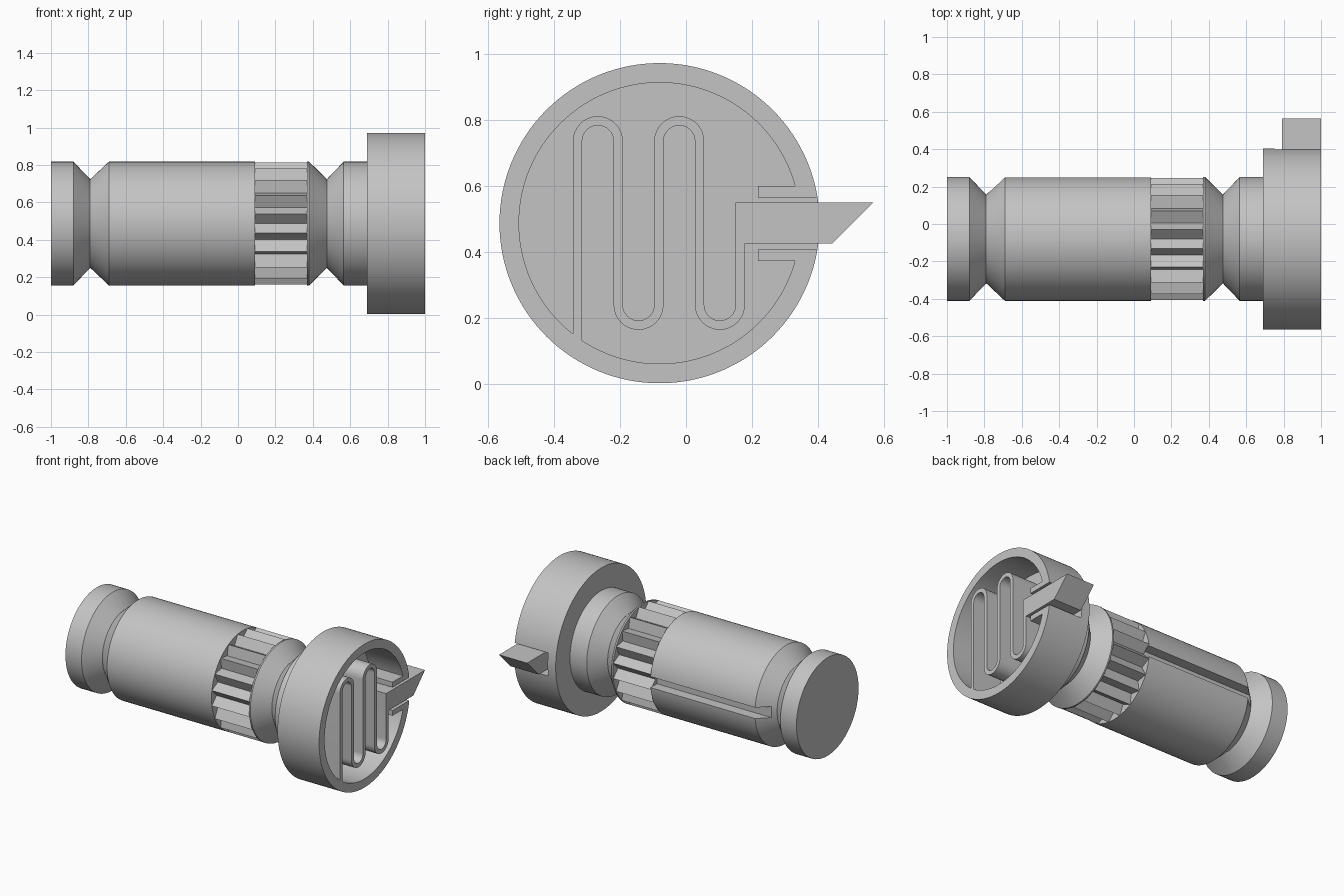
import bpy, bmesh
from math import sin, cos, pi, radians
from mathutils import Vector

if "Cube" in bpy.data.objects:
    bpy.data.objects.remove(bpy.data.objects["Cube"], do_unlink=True)

CY, CZ = -0.08, 0.487      # common axis of the barrel, parallel to x
R, NECK = 0.331, 0.237     # barrel and neck radii

grey = bpy.data.materials.new("plain grey")
grey.use_nodes = True
grey.diffuse_color = (0.55, 0.55, 0.55, 1)
grey.node_tree.nodes["Principled BSDF"].inputs["Base Color"].default_value = grey.diffuse_color


def finish(name, bm):
    bmesh.ops.recalc_face_normals(bm, faces=bm.faces)
    mesh = bpy.data.meshes.new(name)
    bm.to_mesh(mesh)
    bm.free()
    mesh.materials.append(grey)
    obj = bpy.data.objects.new(name, mesh)
    bpy.context.collection.objects.link(obj)
    return obj


def smooth(obj):
    bpy.ops.object.select_all(action='DESELECT')
    obj.select_set(True)
    bpy.context.view_layer.objects.active = obj
    bpy.ops.object.shade_smooth_by_angle(angle=radians(25))


def lathe(name, profile, steps=96):
    """Turn (x, radius) stations around the barrel axis and cap both ends."""
    bm = bmesh.new()
    rings = [[bm.verts.new((x, CY + r * cos(2 * pi * i / steps), CZ + r * sin(2 * pi * i / steps)))
              for i in range(steps)] for x, r in profile]
    for a, b in zip(rings, rings[1:]):
        for i in range(steps):
            j = (i + 1) % steps
            bm.faces.new((a[i], a[j], b[j], b[i]))
    bm.faces.new(rings[0])
    bm.faces.new(rings[-1])
    return finish(name, bm)


def prism(name, outline, x0, x1):
    """Extrude a (y, z) outline along x."""
    bm = bmesh.new()
    face = bm.faces.new([bm.verts.new((x0, y, z)) for y, z in outline])
    out = bmesh.ops.extrude_face_region(bm, geom=[face])
    moved = [g for g in out["geom"] if isinstance(g, bmesh.types.BMVert)]
    bmesh.ops.translate(bm, verts=moved, vec=(x1 - x0, 0, 0))
    return finish(name, bm)


def box(name, y0, y1, z0, z1, x0, x1):
    return prism(name, [(y0, z0), (y1, z0), (y1, z1), (y0, z1)], x0, x1)


def cut(obj, cutter):
    mod = obj.modifiers.new("cut", 'BOOLEAN')
    mod.operation, mod.solver, mod.object = 'DIFFERENCE', 'EXACT', cutter
    bpy.context.view_layer.update()
    graph = bpy.context.evaluated_depsgraph_get()
    mesh = bpy.data.meshes.new_from_object(obj.evaluated_get(graph))
    obj.modifiers.clear()
    obj.data = mesh
    bpy.data.objects.remove(cutter, do_unlink=True)


# Barrel with end flange, V neck and a lengthwise keyway on the back
barrel = lathe("barrel", [(-1, R), (-0.88, R), (-0.79, NECK), (-0.69, R), (0.09, R)])
cut(barrel, box("keyway_cutter", 0.18, 0.4, CZ - 0.037, CZ + 0.037, -0.8, 0.2))
smooth(barrel)

# Ring of V-shaped grip teeth
teeth = 20
prism("grip_teeth", [(CY + r * cos(a), CZ + r * sin(a))
                     for k in range(teeth)
                     for r, a in ((0.277, 2 * pi * k / teeth), (R, 2 * pi * (k + 0.5) / teeth))],
      0.09, 0.37)

# Collar with the second V neck
smooth(lathe("collar", [(0.37, R), (0.38, R), (0.475, NECK), (0.565, R), (0.7, R)]))

# Head cup: hollow disc with a slot for the latch
FLOOR, HEAD, BORE = 0.75, 0.484, 0.425
head = lathe("head_cup", [(0.69, HEAD), (1, HEAD)], 128)
cut(head, lathe("bore_cutter", [(FLOOR, BORE), (1.1, BORE)], 128))
cut(head, box("slot_cutter", 0.25, 0.5, 0.408, 0.565, FLOOR, 1.1))
smooth(head)

# Latch guides either side of the slot
for name, z0, z1 in (("upper_guide", 0.565, 0.6), ("lower_guide", 0.373, 0.408)):
    box(name, 0.218, 0.345, z0, z1, FLOOR - 0.01, 1)

# Serpentine spring: straight legs joined by alternating half turns
legs, pitch, y_start, half = 5, 0.123, -0.328, 0.014
z_low, z_high = 0.24, 0.735
path = [Vector((y_start, 0.11))]
for i in range(legs - 1):
    up = i % 2 == 0
    mid_y, mid_z = y_start + (i + 0.5) * pitch, z_high if up else z_low
    for s in range(17):
        t = pi * (1 - s / 16)
        path.append(Vector((mid_y + pitch / 2 * cos(t), mid_z + pitch / 2 * sin(t) * (1 if up else -1))))
path.append(Vector((y_start + (legs - 1) * pitch, 0.5)))
left_side, right_side = [], []
for i, p in enumerate(path):
    d = (path[min(i + 1, len(path) - 1)] - path[max(i - 1, 0)]).normalized()
    if i in (0, len(path) - 1):
        d = Vector((0, 1))
    n = Vector((-d.y, d.x)) * half
    left_side.append(p + n)
    right_side.append(p - n)
smooth(prism("spring", left_side + right_side[::-1], 0.79, 1))

# Latch bolt with a slanted nose
prism("latch_bolt", [(0.15, 0.425), (0.442, 0.425), (0.565, 0.549), (0.15, 0.549)], 0.79, 1)
